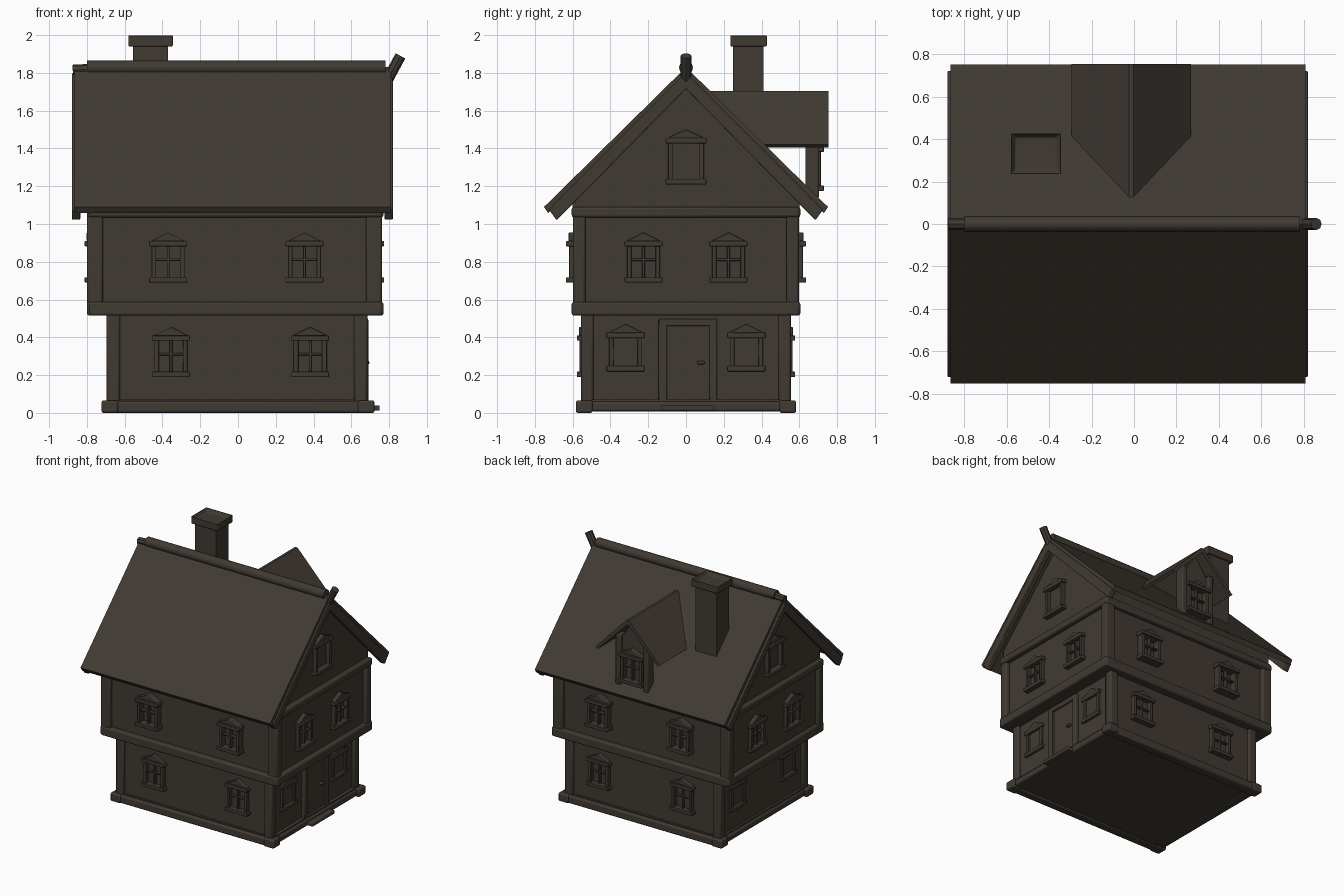
import bpy, bmesh, math
from mathutils import Matrix, Vector

cube = bpy.data.objects.get("Cube")
if cube:
    bpy.data.objects.remove(cube)

wood = bpy.data.materials.new("dark brown wood")
wood.use_nodes = True
wood.diffuse_color = (0.052, 0.042, 0.033, 1)
bsdf = wood.node_tree.nodes["Principled BSDF"]
bsdf.inputs["Base Color"].default_value = wood.diffuse_color
bsdf.inputs["Roughness"].default_value = 0.8


def add_box(bm, lo, hi):
    lo, hi = Vector(lo), Vector(hi)
    verts = bmesh.ops.create_cube(bm, size=1)["verts"]
    for v in verts:
        v.co = (lo + hi) / 2 + v.co * (hi - lo)


def add_prism(bm, start, end):
    """Solid between two matching outlines."""
    a = [bm.verts.new(p) for p in start]
    b = [bm.verts.new(p) for p in end]
    bm.faces.new(a)
    bm.faces.new(b[::-1])
    for i in range(len(a)):
        j = (i + 1) % len(a)
        bm.faces.new((a[j], a[i], b[i], b[j]))


def finish(name, bm, bevel=0.0, matrix=None):
    if matrix:
        bm.transform(matrix)
    bmesh.ops.recalc_face_normals(bm, faces=bm.faces)
    mesh = bpy.data.meshes.new(name)
    bm.to_mesh(mesh)
    bm.free()
    mesh.materials.append(wood)
    ob = bpy.data.objects.new(name, mesh)
    bpy.context.collection.objects.link(ob)
    if bevel:
        mod = ob.modifiers.new("rounded edges", "BEVEL")
        mod.width, mod.segments = bevel, 2
    bpy.ops.object.select_all(action="DESELECT")
    ob.select_set(True)
    bpy.context.view_layer.objects.active = ob
    bpy.ops.object.shade_smooth_by_angle(angle=math.radians(40))
    return ob


def box(name, lo, hi, bevel=0.0):
    bm = bmesh.new()
    add_box(bm, lo, hi)
    return finish(name, bm, bevel)


def along_x(name, profile, x0, x1, bevel=0.0):
    bm = bmesh.new()
    add_prism(bm, [(x0, y, z) for y, z in profile], [(x1, y, z) for y, z in profile])
    return finish(name, bm, bevel)


def storey(name, x0, x1, half_y, z0, z1, post, inset):
    """Wall block with a rounded post at each corner."""
    box(name + "_walls", (x0 + inset, -half_y + inset, z0), (x1 - inset, half_y - inset, z1))
    for xn, xa, xb in (("right", x0, x0 + post), ("left", x1 - post, x1)):
        for yn, s in (("front", -1), ("back", 1)):
            ya, yb = sorted((s * half_y, s * (half_y - 0.065)))
            box(f"{name}_{yn}_{xn}_post", (xa, ya, z0), (xb, yb, z1), 0.012)


def window(name, pos, turn, h=0.265, w=0.2, depth=0.04, bars=True):
    """Frame built facing -y with its sill centre at the origin, then placed."""
    bm = bmesh.new()
    r, top = w / 2, h - 0.045
    add_box(bm, (-r, -depth, 0), (r, 0.02, 0.028))
    add_box(bm, (-r, -depth, top - 0.028), (r, 0.02, top))
    for s in (-1, 1):
        x0, x1 = sorted((s * (r - 0.012), s * (r - 0.037)))
        add_box(bm, (x0, -depth * 0.7, 0.02), (x1, 0.02, top - 0.02))
    gable = [(-r + 0.01, top), (r - 0.01, top), (0, h)]
    add_prism(bm, [(x, -depth * 0.75, z) for x, z in gable], [(x, 0.02, z) for x, z in gable])
    if bars:
        mid = top * 0.55
        add_box(bm, (-0.007, -depth * 0.45, 0.02), (0.007, 0.01, top - 0.02))
        add_box(bm, (-r + 0.03, -depth * 0.45, mid - 0.006), (r - 0.03, 0.01, mid + 0.006))
    m = Matrix.Translation(pos) @ Matrix.Rotation(turn, 4, "Z")
    return finish(name, bm, 0.004, m)


# Plinth: floor, sill beams and corner blocks
box("floor", (-0.69, -0.55, 0.01), (0.69, 0.55, 0.07))
for n, s in (("front", -1), ("back", 1)):
    y0, y1 = sorted((s * 0.50, s * 0.575))
    box(n + "_sill_beam", (-0.72, y0, 0), (0.715, y1, 0.063), 0.012)
    for side, sx in (("right", -1), ("left", 1)):
        x0, x1 = sorted((sx * 0.635, sx * 0.722))
        c0, c1 = sorted((s * 0.495, s * 0.583))
        box(f"{n}_{side}_corner_block", (x0, c0, 0), (x1, c1, 0.066), 0.01)
for n, s in (("right", -1), ("left", 1)):
    x0, x1 = sorted((s * 0.63, s * 0.705))
    box(n + "_sill_beam", (x0, -0.52, 0.008), (x1, 0.52, 0.06), 0.012)
box("door_step", (0.66, -0.13, 0.012), (0.75, 0.15, 0.04), 0.006)

# Two storeys, the upper one jettied out
storey("lower_storey", -0.695, 0.685, 0.555, 0.05, 0.54, 0.07, 0.022)
storey("upper_storey", -0.80, 0.762, 0.597, 0.515, 1.06, 0.085, 0.03)
for level, z0, z1 in (("jetty", 0.515, 0.588), ("eaves", 1.035, 1.09)):
    for n, s in (("front", -1), ("back", 1)):
        y0, y1 = sorted((s * 0.535, s * 0.605))
        box(f"{level}_{n}_beam", (-0.79, y0, z0), (0.765, y1, z1), 0.012)
    box(level + "_right_beam", (-0.80, -0.6, z0), (-0.73, 0.6, z1), 0.012)
    box(level + "_left_beam", (0.70, -0.6, z0), (0.77, 0.6, z1), 0.012)

# Gable walls and main roof
along_x("gable_block", [(-0.6, 1.06), (0.6, 1.06), (0.6, 1.17), (0, 1.77), (-0.6, 1.17)], -0.765, 0.73)
along_x("main_roof", [(-0.752, 1.09), (0, 1.83), (0.752, 1.09), (0.73, 1.058), (0, 1.785), (-0.73, 1.058)],
        -0.865, 0.81)
barge = [(-0.725, 1.075), (0, 1.8), (0.725, 1.075), (0.685, 1.02), (0, 1.715), (-0.685, 1.02)]
along_x("right_bargeboards", barge, -0.88, -0.835, 0.006)
along_x("left_bargeboards", barge, 0.775, 0.82, 0.006)


def log(name, a, b, radius, sides):
    a, b = Vector(a), Vector(b)
    bm = bmesh.new()
    bmesh.ops.create_cone(bm, cap_ends=True, segments=sides, radius1=radius, radius2=radius,
                          depth=(b - a).length)
    m = Matrix.Translation((a + b) / 2) @ (b - a).to_track_quat("Z", "Y").to_matrix().to_4x4()
    return finish(name, bm, 0.0, m)


# Ridge log with its two end pieces
log("ridge_log", (-0.80, 0, 1.828), (0.78, 0, 1.828), 0.037, 12)
log("ridge_right_end", (-0.875, 0, 1.815), (-0.78, 0, 1.82), 0.028, 8)
log("ridge_finial", (0.79, 0, 1.76), (0.86, 0, 1.89), 0.029, 8)

# Chimney with a hollow cap
box("chimney_stack", (-0.555, 0.25, 1.38), (-0.37, 0.41, 1.96))
bm = bmesh.new()
add_box(bm, (-0.58, 0.235, 1.94), (-0.345, 0.428, 2.0))
top = max(bm.faces, key=lambda f: f.calc_center_median().z)
bmesh.ops.inset_region(bm, faces=[top], thickness=0.028)
bmesh.ops.translate(bm, verts=top.verts, vec=(0, 0, -0.03))
finish("chimney_cap", bm, 0.006)

# Dormer: roof running back into the main slope, front wall and window
cx = -0.013
outline = [(-0.283, 1.42), (-0.01, 1.705), (0.01, 1.705), (0.283, 1.42), (0.265, 1.405), (0, 1.67), (-0.265, 1.405)]
bm = bmesh.new()
add_prism(bm, [(cx + x, 0.755, z) for x, z in outline],
          [(cx + x, (1.83 - z) / 0.985 - 0.015, z) for x, z in outline])
finish("dormer_roof", bm)
wall = [(-0.12, 1.14), (0.12, 1.14), (0.12, 1.5), (0, 1.67), (-0.12, 1.5)]
bm = bmesh.new()
add_prism(bm, [(cx + x, 0.64, z) for x, z in wall], [(cx + x, 0.675, z) for x, z in wall])
finish("dormer_wall", bm)
for n, s in (("right", -1), ("left", 1)):
    x0, x1 = sorted((cx + s * 0.10, cx + s * 0.145))
    box(f"dormer_{n}_post", (x0, 0.632, 1.14), (x1, 0.705, 1.54), 0.008)
window("dormer_window", (cx, 0.675, 1.175), math.pi, h=0.28, w=0.21, depth=0.055)

# Windows on all sides
for n, s, turn in (("front", -1, 0), ("back", 1, math.pi)):
    for i, x in enumerate((-0.37, 0.352)):
        window(f"{n}_upper_window_{i + 1}", (x, s * 0.585, 0.69), turn, depth=0.05)
    for i, x in enumerate((-0.355, 0.382)):
        window(f"{n}_lower_window_{i + 1}", (x, s * 0.533, 0.19), turn, depth=0.045)
quarter = math.pi / 2
for n, turn, xl, xu in (("left", quarter, 0.663, 0.732), ("right", -quarter, -0.673, -0.77)):
    for i, s in enumerate((-1, 1)):
        window(f"{n}_upper_window_{i + 1}", (xu, s * 0.225, 0.69), turn, depth=0.042)
        window(f"{n}_lower_window_{i + 1}", (xl, s * 0.32, 0.22), turn, h=0.25, depth=0.022, bars=False)
    window(f"{n}_gable_window", (xu, 0, 1.21), turn, h=0.29, w=0.215, bars=False)

# Door on the left side
for n, y0, y1 in (("front", -0.145, -0.1), ("back", 0.125, 0.165)):
    box(f"door_{n}_jamb", (0.64, y0, 0.05), (0.69, y1, 0.495), 0.006)
box("door_lintel", (0.64, -0.145, 0.46), (0.69, 0.165, 0.497), 0.006)
box("door", (0.64, -0.1, 0.06), (0.672, 0.125, 0.46))
box("door_handle", (0.67, 0.06, 0.257), (0.695, 0.098, 0.275), 0.006)
